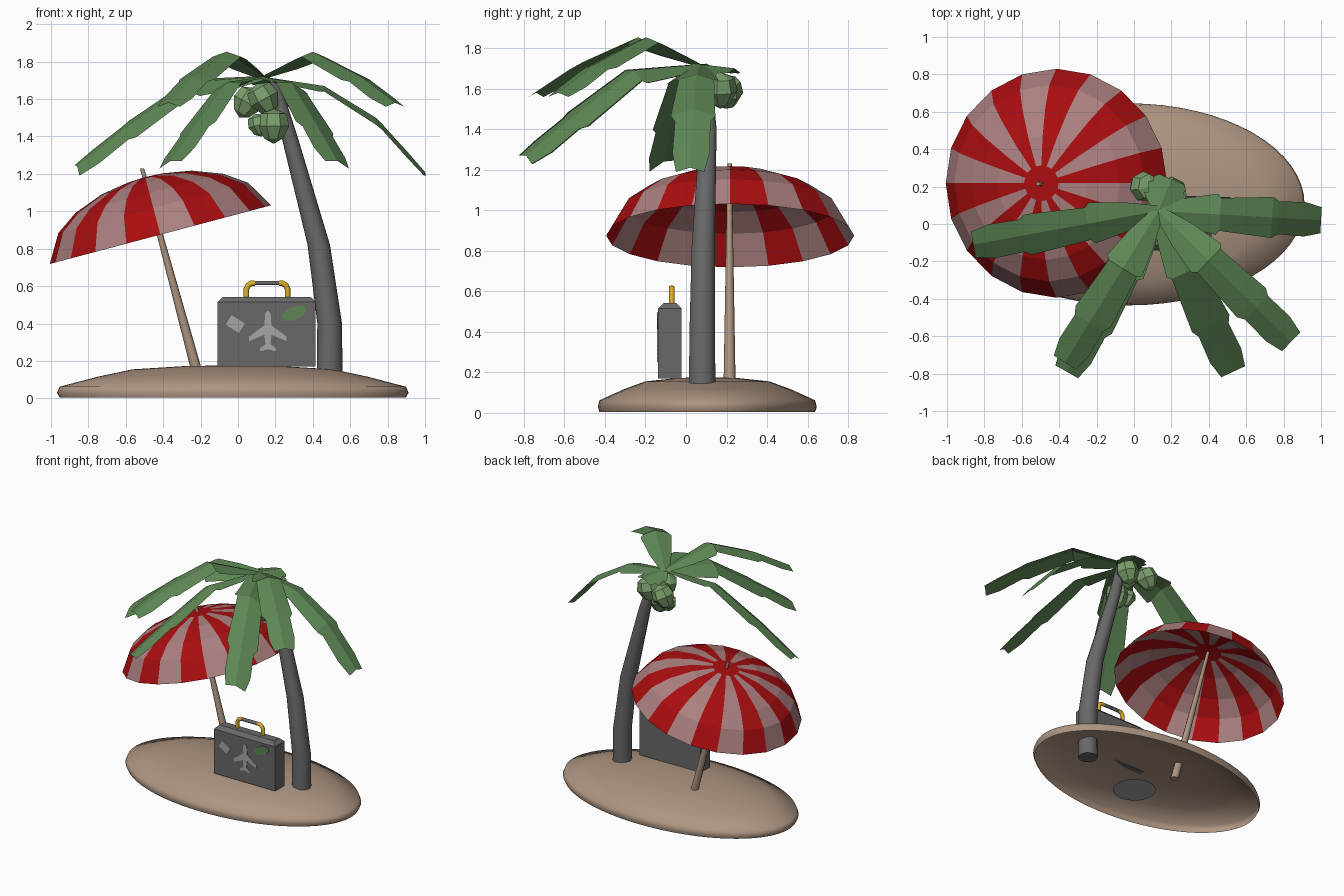
import bpy, bmesh, math
from mathutils import Vector, Matrix

old = bpy.data.objects.get("Cube")
if old:
    bpy.data.objects.remove(old)


def material(name, r, g, b):
    m = bpy.data.materials.new(name)
    m.use_nodes = True
    m.diffuse_color = (r, g, b, 1)
    m.node_tree.nodes["Principled BSDF"].inputs["Base Color"].default_value = (r, g, b, 1)
    return m


SAND = material("sand", .42, .30, .22)
RED = material("red", .40, .004, .005)
PALE = material("pale_pink", .41, .215, .215)
LEAF = material("leaf_green", .11, .24, .09)
NUT = material("coconut_green", .20, .35, .15)
GREY = material("grey", .14, .14, .14)
LIGHT = material("light_grey", .38, .38, .38)
GOLD = material("gold", .75, .42, .02)


def finish(name, bm, *mats, solid=True):
    if solid:
        bmesh.ops.recalc_face_normals(bm, faces=bm.faces)
    mesh = bpy.data.meshes.new(name)
    bm.to_mesh(mesh)
    bm.free()
    ob = bpy.data.objects.new(name, mesh)
    bpy.context.collection.objects.link(ob)
    for m in mats:
        mesh.materials.append(m)
    return ob


def smooth(ob, angle):
    bpy.ops.object.select_all(action='DESELECT')
    ob.select_set(True)
    bpy.context.view_layer.objects.active = ob
    bpy.ops.object.shade_smooth_by_angle(angle=math.radians(angle))


def ring(center, rx, ry, n):
    return [Vector(center) + Vector((rx * math.cos(a), ry * math.sin(a), 0))
            for a in (math.tau * i / n for i in range(n))]


def loft(name, rings, *mats, caps=(True, True), rule=None):
    """Skin a stack of closed rings; rule(level, side) picks the material."""
    bm = bmesh.new()
    rows = [[bm.verts.new(p) for p in r] for r in rings]
    n = len(rows[0])
    for k in range(len(rows) - 1):
        for i in range(n):
            j = (i + 1) % n
            f = bm.faces.new((rows[k][i], rows[k][j], rows[k + 1][j], rows[k + 1][i]))
            if rule:
                f.material_index = rule(k, i)
    for row, wanted in ((rows[0], caps[0]), (rows[-1], caps[1])):
        if wanted:
            bm.faces.new(row)
    return finish(name, bm, *mats)


# Sand island, an open shell underneath
profile = [(.985, .004), (1, .03), (.985, .062), (.77, .115), (.57, .155), (.28, .172), (.05, .176)]
island = loft("island", [ring((-.028, .105, z), .94 * f, .54 * f, 64) for f, z in profile],
              SAND, caps=(False, True))
smooth(island, 89)
loft("ground_disc", [ring((-.045, -.05, z), .15, .15, 32) for z in (.012, .014)], LIGHT)

# Bent palm trunk
trunk = [(.49, .08, .02, .07), (.49, .08, .40, .066), (.432, .085, .82, .06),
         (.275, .11, 1.40, .043), (.19, .09, 1.69, .035)]
smooth(loft("palm_trunk", [ring((x, y, z), r, r, 10) for x, y, z, r in trunk], GREY), 50)

# Palm fronds: creased strips with notched edges, some rolled to one side
LOW = [(0, 1.72), (.4, 1.69), (.73, 1.46), (1, 1.27)]
HIGH = [(0, 1.72), (.4, 1.86), (.74, 1.72), (1, 1.58)]
OUTLINE = [(0, .03), (.18, .08), (.36, .11), (.38, .088), (.7, .11), (.74, .088),
           (.9, .092), (1, .07)]


def height(prof, t):
    for (a, za), (b, zb) in zip(prof, prof[1:]):
        if t <= b:
            return za + (zb - za) * (t - a) / (b - a)
    return prof[-1][1]


def frond(name, tip, prof, roll=0.0):
    base, tip = Vector((.13, .07)), Vector(tip)
    along = (tip - base).normalized()
    side = Vector((-along.y, along.x))
    bm = bmesh.new()
    rows = []
    for t, w in OUTLINE:
        p, z = base.lerp(tip, t), height(prof, t)
        rows.append([bm.verts.new((p.x + side.x * s * w, p.y + side.y * s * w,
                                   z + (roll * s - .3 * abs(s)) * w)) for s in (-1, 0, 1)])
    for a, b in zip(rows, rows[1:]):
        for i in (0, 1):
            bm.faces.new((a[i], b[i], b[i + 1], a[i + 1]))
    finish(name, bm, LEAF, solid=False)


frond("frond_right", (-.86, -.11), [(0, 1.72), (.4, 1.69), (.76, 1.43), (1, 1.24)], -.4)
frond("frond_left", (1.0, .02), [(0, 1.72), (.53, 1.65), (.8, 1.41), (1, 1.21)])
frond("frond_front_right_low", (-.36, -.79), LOW, .3)
frond("frond_front_right_high", (-.37, -.74), HIGH)
frond("frond_front_left_low", (.53, -.79), LOW, -.3)
frond("frond_front_left_high", (.84, -.63), HIGH)
frond("frond_back_stub", (.2, .24), [(0, 1.72), (1, 1.70)])

# Faceted coconuts, narrower towards the bottom
nuts = [(.05, .20, 1.58, .078), (.2, .17, 1.59, .08), (.19, .04, 1.455, .082),
        (.11, .06, 1.46, .055), (.14, .06, 1.60, .08)]
for k, (x, y, z, r) in enumerate(nuts):
    bm = bmesh.new()
    bmesh.ops.create_uvsphere(bm, u_segments=7, v_segments=4, radius=r)
    for v in bm.verts:
        taper = 1 + .25 * v.co.z / r
        v.co.x *= taper
        v.co.y *= taper
    tilt = Matrix.Rotation(.25 * (2 - k), 4, 'Y')
    bm.transform(Matrix.Translation((x, y, z)) @ tilt @ Matrix.Diagonal((1.05, 1.05, 1.15, 1)))
    finish(f"coconut_{k + 1}", bm, NUT)

# Tilted striped parasol
SIDES = 20
place = Matrix.Translation((-.415, .218, .875)) @ Matrix.Rotation(-.259, 4, 'Y')
dome = [(.612, 0), (.525, .148), (.41, .228), (.25, .288), (.095, .314), (.005, .318)]
canopy = [[place @ p for p in ring((0, 0, h), r, r, SIDES)] for r, h in dome]
loft("parasol_canopy", canopy, RED, PALE, caps=(False, False),
     rule=lambda k, i: 0 if k == len(dome) - 2 else i % 2)
pole = loft("parasol_pole", [ring((-.19, .215, .04), .03, .03, 8),
                             ring((-.23, .215, .18), .029, .029, 8),
                             ring((-.513, .215, 1.23), .011, .011, 8)], SAND)
smooth(pole, 50)

# Suitcase body with chamfered top edges
bm = bmesh.new()
bmesh.ops.create_cube(bm, size=1)
bm.transform(Matrix.Translation((.153, -.08, .356)) @ Matrix.Diagonal((.525, .118, .372, 1)))
top = [e for e in bm.edges if all(v.co.z > .5 for v in e.verts)]
bmesh.ops.bevel(bm, geom=top, offset=.028, segments=1, affect='EDGES')
finish("suitcase", bm, GREY)


# Suitcase handle
def rod(name, points, radius, mat):
    cu = bpy.data.curves.new(name, 'CURVE')
    cu.dimensions = '3D'
    cu.bevel_depth, cu.bevel_resolution, cu.use_fill_caps = radius, 1, True
    sp = cu.splines.new('POLY')
    sp.points.add(len(points) - 1)
    for p, (x, z) in zip(sp.points, points):
        p.co = (.155 + x, -.07, z, 1)
    cu.materials.append(mat)
    bpy.context.collection.objects.link(bpy.data.objects.new(name, cu))


arm = [(.11, .53), (.11, .585), (.1, .605), (.083, .615), (.065, .616)]
rod("handle_arm_left", arm, .015, GOLD)
rod("handle_arm_right", [(-x, z) for x, z in arm], .015, GOLD)
rod("handle_grip", [(-.07, .616), (.07, .616)], .013, GREY)


# Stickers on the suitcase front
def sticker(name, points, x, z, turn, mat):
    bm = bmesh.new()
    f = bm.faces.new([bm.verts.new((px, 0, pz)) for px, pz in points])
    out = bmesh.ops.extrude_face_region(bm, geom=[f])["geom"]
    for v in out:
        if isinstance(v, bmesh.types.BMVert):
            v.co.y = .006
    bm.transform(Matrix.Translation((x, -.143, z)) @ Matrix.Rotation(math.radians(turn), 4, 'Y'))
    finish(name, bm, mat)


half = [(0, .11), (.014, .095), (.019, .03), (.1, -.03), (.1, -.055), (.019, -.02),
        (.013, -.07), (.042, -.092), (.042, -.108), (0, -.098)]
sticker("aeroplane_sticker", half + [(-x, z) for x, z in half[-2:0:-1]], .16, .36, 0, LIGHT)
box = [(-1, -1), (1, -1), (1, 1), (-1, 1)]
sticker("label_sticker", [(x * .042, z * .03) for x, z in box], -.015, .397, 32, LIGHT)
sticker("green_sticker", [(.07 * math.cos(a), .034 * math.sin(a)) for a in
                          (math.tau * i / 12 for i in range(12))], .3, .455, -22, LEAF)
